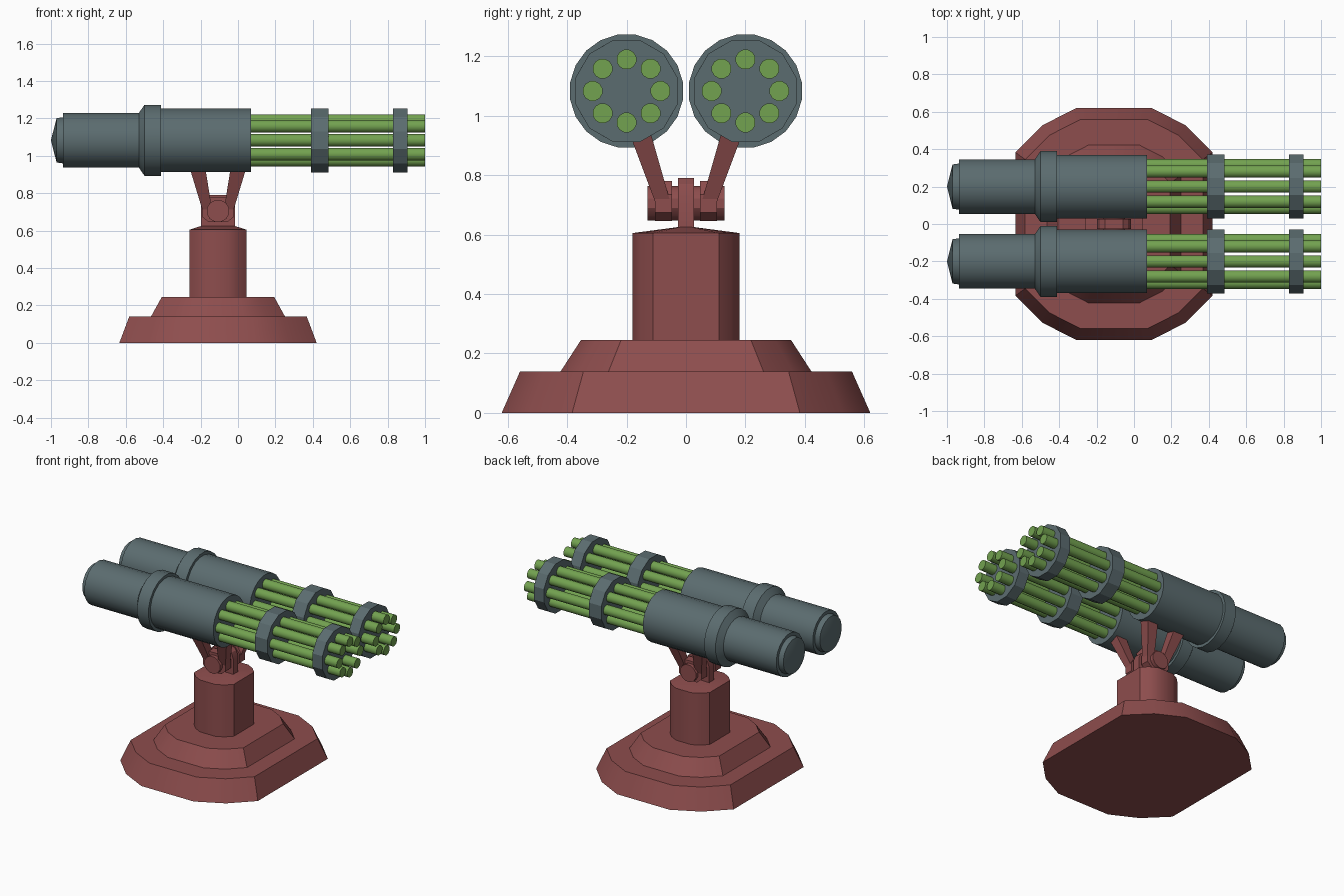
import bpy, bmesh
from math import sin, cos, pi, radians

if "Cube" in bpy.data.objects:
    bpy.data.objects.remove(bpy.data.objects["Cube"])

CX = -0.107            # x of the stand axis
GY, GZ = 0.2, 1.083    # gun axis


def material(name, rgb):
    m = bpy.data.materials.new(name)
    m.diffuse_color = (*rgb, 1)
    m.use_nodes = True
    m.node_tree.nodes["Principled BSDF"].inputs["Base Color"].default_value = m.diffuse_color
    return m


RED = material("red_paint", (0.27, 0.075, 0.075))
GREY = material("gun_grey", (0.105, 0.15, 0.16))
GREEN = material("barrel_green", (0.17, 0.36, 0.08))


def loft(name, rings, mat, angle=30):
    """Skin equal-length rings, cap both ends; a one-point ring is a tip."""
    bm = bmesh.new()
    vs = [[bm.verts.new(p) for p in r] for r in rings]
    for a, b in zip(vs, vs[1:]):
        n = max(len(a), len(b))
        for i in range(n):
            j = (i + 1) % n
            if len(a) == 1:
                bm.faces.new((a[0], b[j], b[i]))
            else:
                bm.faces.new((a[i], a[j], b[j], b[i]))
    for end in (vs[0], vs[-1]):
        if len(end) > 2:
            bm.faces.new(end)
    bmesh.ops.recalc_face_normals(bm, faces=bm.faces)
    me = bpy.data.meshes.new(name)
    bm.to_mesh(me)
    bm.free()
    me.materials.append(mat)
    me.shade_smooth()
    me.set_sharp_from_angle(angle=radians(angle))
    ob = bpy.data.objects.new(name, me)
    bpy.context.collection.objects.link(ob)
    return ob


def turned(name, profile, n, y, z, mat, angle=30):
    """Solid of revolution along x from (x, radius) pairs."""
    rings = []
    for x, r in profile:
        if r == 0:
            rings.append([(x, y, z)])
        else:
            rings.append([(x, y + r * cos(2 * pi * (i + .5) / n),
                           z + r * sin(2 * pi * (i + .5) / n)) for i in range(n)])
    return loft(name, rings, mat, angle)


def plate(name, outline, y0, y1, mat):
    """Extrude an (x, z) outline along y."""
    return loft(name, [[(x, y, z) for x, z in outline] for y in (y0, y1)], mat)


# stand: 20-sided disc with flattened sides
ANGLES = [a for a in range(0, 360, 18) if a not in (342, 0, 18, 90, 162, 180, 198, 270)]


def outline(s, z, sy=None):
    sy = s if sy is None else sy
    return [(CX + 0.652 * s * cos(radians(a)), 0.652 * sy * sin(radians(a)), z)
            for a in ANGLES]


loft("base_lower", [outline(1, 0), outline(0.9, 0.14)], RED)
loft("base_upper", [outline(0.685, 0.135), outline(0.57, 0.245)], RED)
loft("column", [outline(0.29, 0.24), outline(0.29, 0.605), outline(0.17, 0.625, 0.045)], RED)

# pivot: centre lug, side hubs and pin
LUG = [(-.09, .61), (.09, .61), (.09, .73), (.075, .77), (.047, .79),
       (-.047, .79), (-.075, .77), (-.09, .73)]
plate("centre_lug", [(CX + x, z) for x, z in LUG], -0.027, 0.027, RED)
HUB = [(-.05, .645), (.05, .645), (.086, .675), (.086, .735), (.05, .78),
       (-.05, .78), (-.086, .735), (-.086, .675)]
pin = [(CX + .062 * cos(2 * pi * (i + .5) / 12), .705 + .06 * sin(2 * pi * (i + .5) / 12))
       for i in range(12)]
plate("pivot_pin", pin, -0.13, 0.13, RED)

for side, s in (("left", 1), ("right", -1)):
    plate(side + "_hub", [(CX + x, z) for x, z in HUB], s * 0.047, s * 0.105, RED)

    # V-shaped support legs
    for end, d in (("front", 1), ("rear", -1)):
        rings = []
        for xi, xo, yi, yo, z in ((.03, .08, .05, .1, .70), (.075, .165, .13, .205, .98)):
            rings.append([(CX + d * x, s * y, z)
                          for x, y in ((xi, yi), (xo, yi), (xo, yo), (xi, yo))])
        loft(f"{side}_{end}_leg", rings, RED)

    # gun housing
    turned(side + "_housing",
           [(-1, 0), (-.97, .12), (-.935, .125), (-.935, .148), (-.53, .148),
            (-.5, .192), (-.413, .192), (-.413, .172), (.07, .172)],
           20, s * GY, GZ, GREY)

    # clamp rings
    for k, (x0, x1) in enumerate(((.39, .485), (.83, .907))):
        turned(f"{side}_clamp_{k + 1}", [(x0, .177), (x1, .177)], 12, s * GY, GZ, GREY, 20)

    # barrel cluster
    for k in range(8):
        a = k * pi / 4
        turned(f"{side}_barrel_{k + 1}", [(.06, .034), (1, .034)], 12,
               s * GY + .114 * cos(a), GZ + .106 * sin(a), GREEN, 40)
